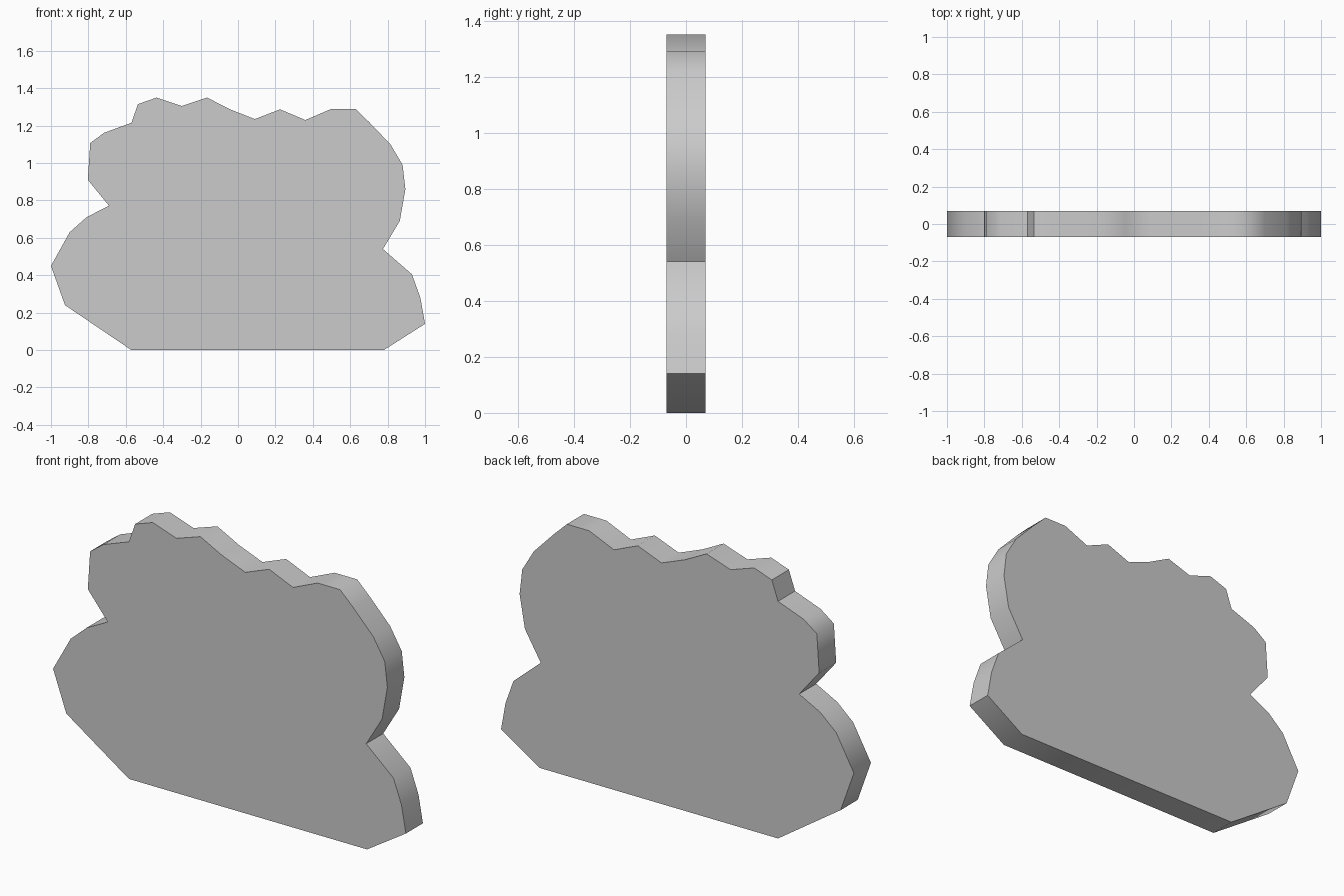
import bpy, bmesh, math

if "Cube" in bpy.data.objects:
    bpy.data.objects.remove(bpy.data.objects["Cube"])

# Cloud-like bush outline (x, z), counter-clockwise seen from the front
OUTLINE = [
    (-0.57, 0.0), (0.78, 0.0),                                   # flat base
    (1.0, 0.14), (0.975, 0.28), (0.93, 0.405), (0.775, 0.54),    # lower right lobe
    (0.865, 0.69), (0.895, 0.86), (0.88, 0.99), (0.815, 1.10),   # upper right lobe
    (0.70, 1.22), (0.627, 1.29), (0.50, 1.29), (0.36, 1.23),     # scalloped top
    (0.225, 1.287), (0.09, 1.235), (-0.045, 1.288), (-0.165, 1.35),
    (-0.30, 1.305), (-0.435, 1.35), (-0.535, 1.315),
    (-0.57, 1.215), (-0.715, 1.162), (-0.79, 1.107),             # upper left lobe
    (-0.803, 0.91), (-0.69, 0.772),
    (-0.81, 0.71), (-0.90, 0.63), (-1.0, 0.45), (-0.925, 0.24),  # lower left lobe
]
HALF_DEPTH = 0.069

# Fill the front outline and extrude it to the back
bm = bmesh.new()
front = bm.faces.new([bm.verts.new((x, -HALF_DEPTH, z)) for x, z in OUTLINE])
result = bmesh.ops.extrude_face_region(bm, geom=[front], use_keep_orig=True)
back_verts = [g for g in result["geom"] if isinstance(g, bmesh.types.BMVert)]
bmesh.ops.translate(bm, verts=back_verts, vec=(0, 2 * HALF_DEPTH, 0))
bmesh.ops.recalc_face_normals(bm, faces=bm.faces)

mesh = bpy.data.meshes.new("bush_cutout")
bm.to_mesh(mesh)
bm.free()
bush = bpy.data.objects.new("bush_cutout", mesh)
bpy.context.collection.objects.link(bush)

# Soft rim with crisp front and back edges
bpy.context.view_layer.objects.active = bush
bush.select_set(True)
bpy.ops.object.shade_smooth_by_angle(angle=math.radians(50))
